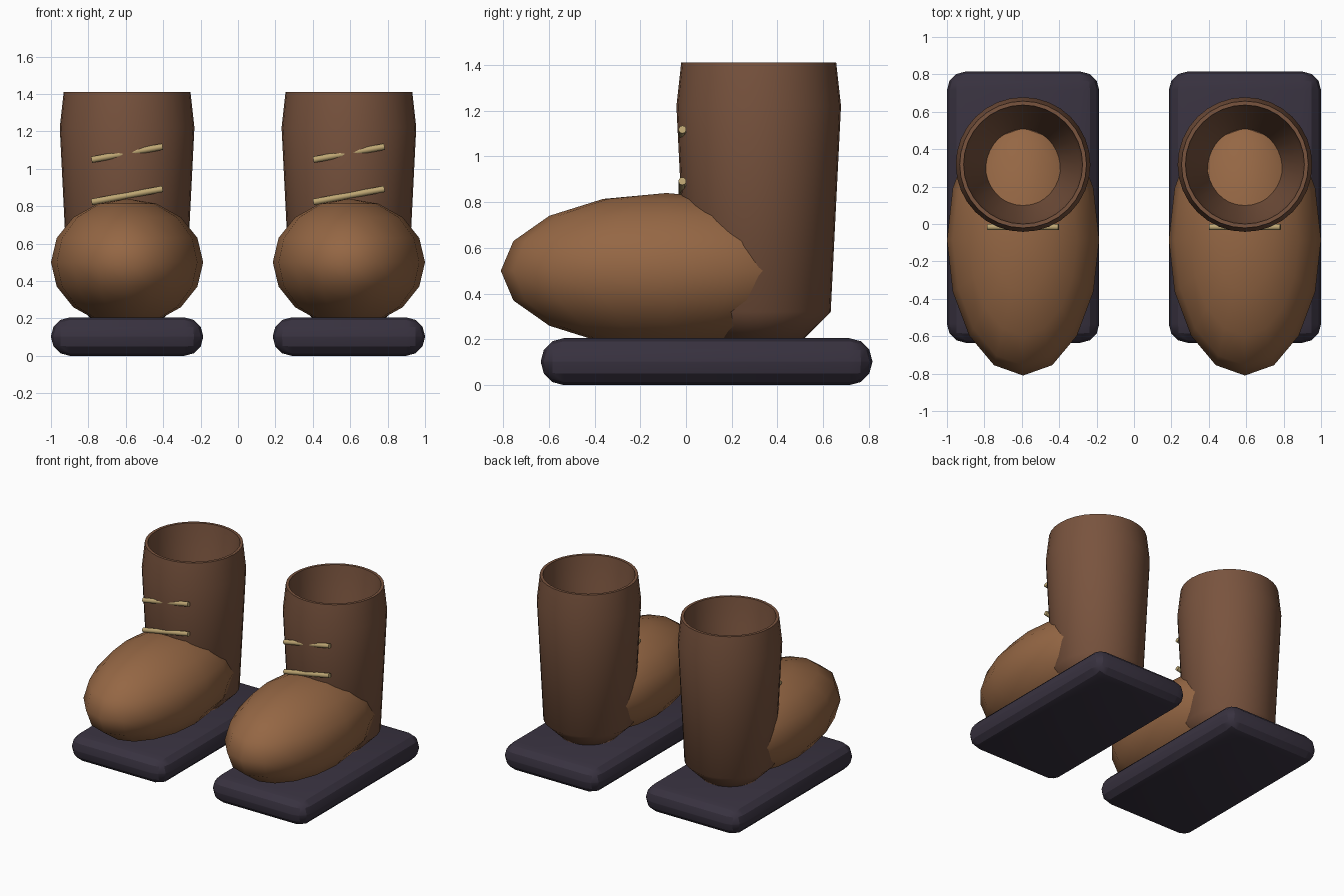
import bpy, bmesh, math
from mathutils import Vector, Matrix

if "Cube" in bpy.data.objects:
    bpy.data.objects.remove(bpy.data.objects["Cube"])


def material(name, rgb):
    m = bpy.data.materials.new(name)
    m.diffuse_color = (*rgb, 1)
    m.use_nodes = True
    m.node_tree.nodes["Principled BSDF"].inputs["Base Color"].default_value = m.diffuse_color
    return m


TOE = material("toe_leather", (0.30, 0.135, 0.058))
SHAFT = material("shaft_leather", (0.19, 0.087, 0.048))
SOLE = material("sole_rubber", (0.040, 0.032, 0.051))
LACE = material("lace_cord", (0.51, 0.38, 0.17))


def finish(bm, name, mat, angle):
    bmesh.ops.recalc_face_normals(bm, faces=bm.faces)
    me = bpy.data.meshes.new(name)
    bm.to_mesh(me)
    bm.free()
    me.materials.append(mat)
    ob = bpy.data.objects.new(name, me)
    bpy.context.collection.objects.link(ob)
    bpy.ops.object.select_all(action='DESELECT')
    ob.select_set(True)
    bpy.context.view_layer.objects.active = ob
    bpy.ops.object.shade_smooth_by_angle(angle=math.radians(angle))
    return ob


def sole(x, side):
    bm = bmesh.new()
    bmesh.ops.create_cube(bm, size=1, matrix=Matrix.Translation((x, 0.09, 0.1025))
                          @ Matrix.Diagonal((0.814, 1.45, 0.205, 1)))
    bmesh.ops.bevel(bm, geom=bm.edges[:], offset=0.1, segments=3, profile=0.5,
                    affect='EDGES', clamp_overlap=True)
    finish(bm, side + "_sole", SOLE, 25)


def toe(x, side):
    bm = bmesh.new()
    bmesh.ops.create_uvsphere(bm, u_segments=16, v_segments=8, radius=1,
                              matrix=Matrix.Translation((x, -0.085, 0.5))
                              @ Matrix.Diagonal((0.407, 0.725, 0.34, 1)))
    finish(bm, side + "_toe", TOE, 60)


def shaft(x, side, n=32):
    # outer wall, rim, then tapered lining down to a hidden floor
    profile = [(0.19, 0.195), (0.315, 0.32), (0.36, 1.22), (0.339, 1.41),
               (0.318, 1.41), (0.30, 1.22), (0.19, 0.68)]
    bm = bmesh.new()
    rings = [[bm.verts.new((x + r * math.cos(2 * math.pi * i / n),
                            0.318 + r * math.sin(2 * math.pi * i / n), z))
              for i in range(n)] for r, z in profile]
    for a, b in zip(rings, rings[1:]):
        for i in range(n):
            j = (i + 1) % n
            bm.faces.new((a[i], a[j], b[j], b[i]))
    bm.faces.new(rings[0])
    bm.faces.new(rings[-1])
    finish(bm, side + "_shaft", SHAFT, 50)


def lace(x, z, name):
    a, b = Vector((x - 0.19, -0.016, z - 0.035)), Vector((x + 0.19, -0.016, z + 0.035))
    d = b - a
    bm = bmesh.new()
    bmesh.ops.create_cone(bm, cap_ends=True, segments=12, radius1=0.017, radius2=0.017,
                          depth=d.length, matrix=Matrix.Translation((a + b) / 2)
                          @ d.to_track_quat('Z', 'Y').to_matrix().to_4x4())
    finish(bm, name, LACE, 40)


# The two boots
for side, x in (("right", -0.593), ("left", 0.593)):
    sole(x, side)
    toe(x, side)
    shaft(x, side)
    lace(x, 0.857, side + "_lower_lace")
    lace(x, 1.083, side + "_upper_lace")
